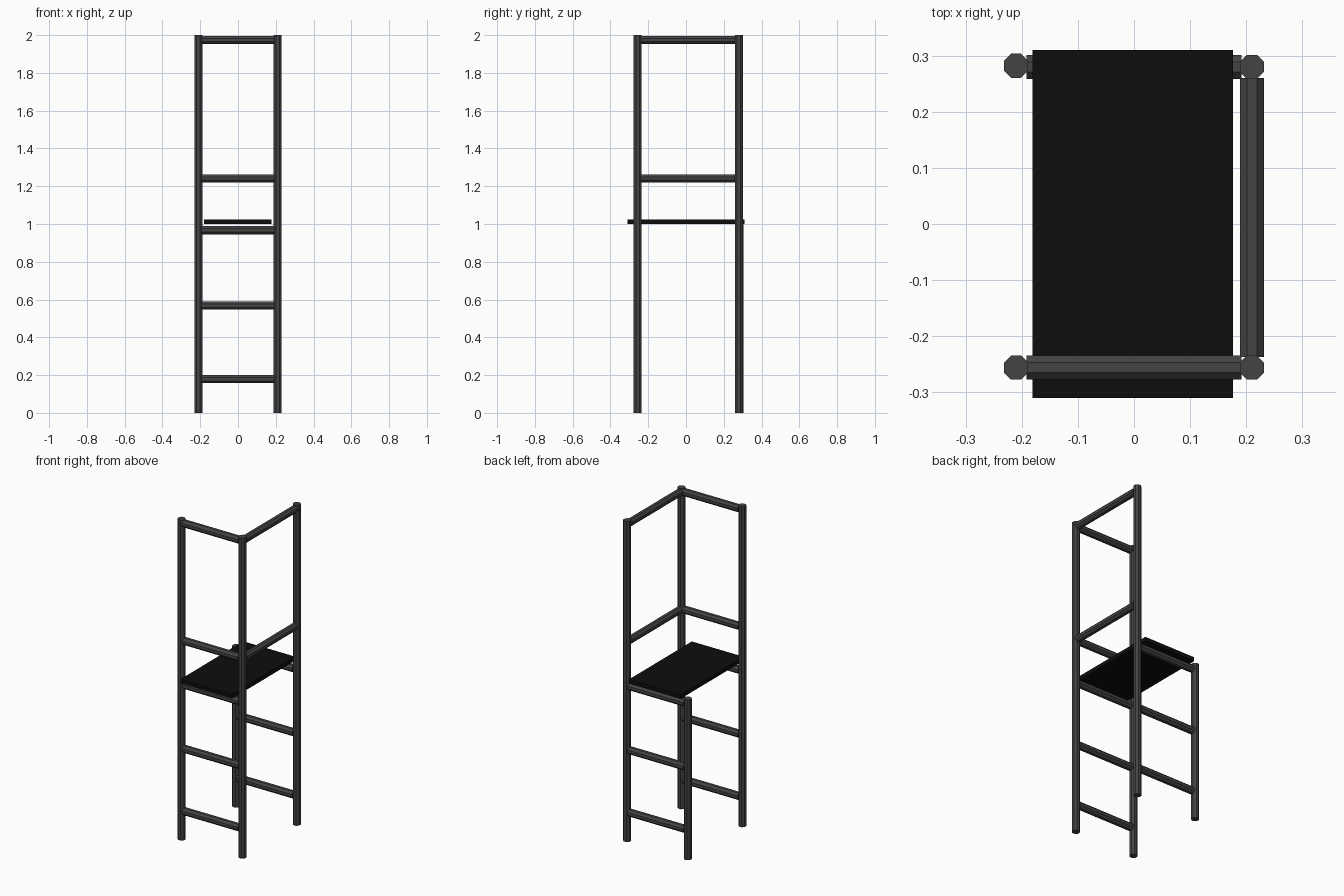
import bpy
from math import pi, cos
from mathutils import Vector

if "Cube" in bpy.data.objects:
    bpy.data.objects.remove(bpy.data.objects["Cube"])

R = 0.0215 / cos(pi / 8)   # octagon with flats 0.043 apart


def material(name, col):
    m = bpy.data.materials.new(name)
    m.diffuse_color = (*col, 1)
    m.use_nodes = True
    m.node_tree.nodes["Principled BSDF"].inputs["Base Color"].default_value = m.diffuse_color
    return m


frame_mat = material("dark_metal", (0.06, 0.057, 0.057))
seat_mat = material("black_board", (0.004, 0.004, 0.004))


def bar(name, a, b):
    """Octagonal tube between two points, flats facing the axes."""
    a, b = Vector(a), Vector(b)
    d = b - a
    bpy.ops.mesh.primitive_cylinder_add(vertices=8, radius=R, depth=d.length)
    o = bpy.context.object
    o.name = name
    # turn the octagon so a flat faces each axis
    for v in o.data.vertices:
        v.co.rotate(Vector((0, 0, 1)).rotation_difference(Vector((0, 0, 1))))
        x, y = v.co.x, v.co.y
        c, s = cos(pi / 8), cos(3 * pi / 8)
        v.co.x, v.co.y = x * c - y * s, x * s + y * c
    o.location = (a + b) / 2
    if abs(d.x) > 0.01:
        o.rotation_euler = (0, pi / 2, 0)
    elif abs(d.y) > 0.01:
        o.rotation_euler = (pi / 2, 0, 0)
    o.data.materials.append(frame_mat)


X, YF, YB = 0.21, -0.256, 0.280

# posts: three tall, one short at the back left
for name, x, y, h in (("front_left_post", -X, YF, 2), ("front_right_post", X, YF, 2),
                      ("back_right_post", X, YB, 2), ("back_left_post", -X, YB + .002, 1)):
    bar(name, (x, y, 0), (x, y, h))

# ladder rungs on front and back
for z in (0.179, 0.568, 0.967):
    for side, y in (("front", YF), ("back", YB)):
        bar(side + "_rung", (-0.192, y, z), (0.192, y, z))

# guard rails on front and right
for z in (1.241, 1.974):
    bar("front_rail", (-0.192, YF, z), (0.192, YF, z))
    bar("right_rail", (X, -0.237, z), (X, 0.26, z))

# platform board
bpy.ops.mesh.primitive_cube_add(size=1, location=(-0.002, 0, 1.0125))
seat = bpy.context.object
seat.name = "platform_board"
seat.scale = (0.357, 0.62, 0.025)
seat.data.materials.append(seat_mat)
